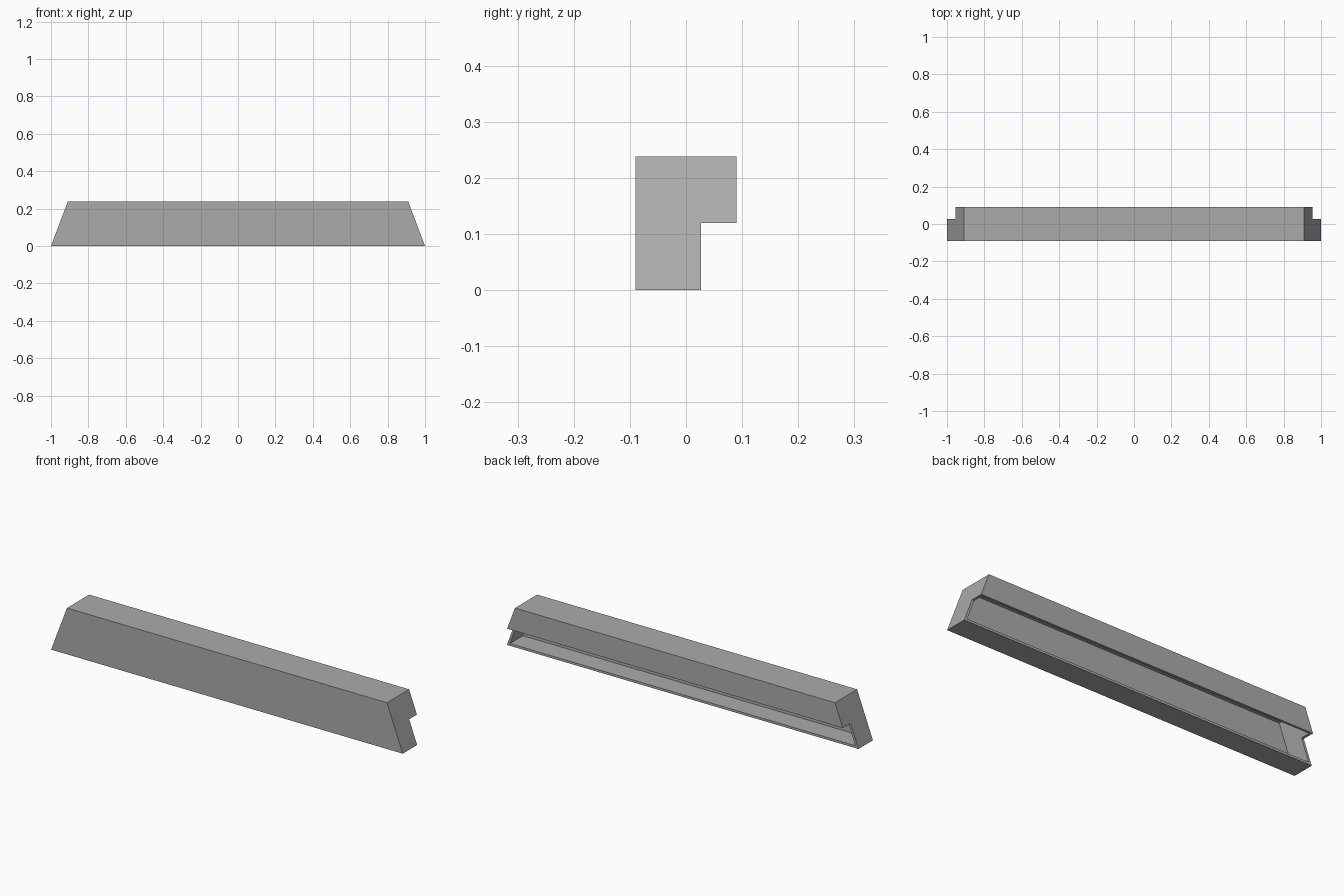
import bpy
import bmesh

cube = bpy.data.objects.get("Cube")
if cube:
    bpy.data.objects.remove(cube, do_unlink=True)

# Overall sizes
HEIGHT, STEP_Z = 0.238, 0.12
FRONT, BACK, STEP_Y = -0.09, 0.09, 0.027
BOTTOM_HALF, TOP_HALF = 1.0, 0.91
WALL = 0.012
SLOPE = (BOTTOM_HALF - TOP_HALF) / HEIGHT

grey = bpy.data.materials.new("plain grey")
grey.use_nodes = True
colour = (0.41, 0.41, 0.41, 1)
grey.diffuse_color = colour
grey.node_tree.nodes["Principled BSDF"].inputs["Base Color"].default_value = colour

bm = bmesh.new()


def ring(side, t):
    """Stepped end section, inset by the wall thickness t."""
    section = [(FRONT + t, t), (FRONT + t, HEIGHT - t), (BACK - t, HEIGHT - t),
               (BACK - t, STEP_Z), (STEP_Y, STEP_Z), (STEP_Y, t)]
    return [bm.verts.new((side * (BOTTOM_HALF - SLOPE * z - t * 1.07), y, z))
            for y, z in section]


outer = [ring(side, 0) for side in (-1, 1)]
inner = [ring(side, WALL) for side in (-1, 1)]

# Outer and inner skins: front, top, back lip, bottom and sloped ends
for left, right in (outer, inner):
    for a, b in ((0, 1), (1, 2), (2, 3), (5, 0)):
        bm.faces.new((left[a], left[b], right[b], right[a]))
    bm.faces.new(left)
    bm.faces.new(right)

# Rim around the open step: along the ends, then along the two long lips
for out, inn in zip(outer, inner):
    for a, b in ((3, 4), (4, 5)):
        bm.faces.new((out[a], out[b], inn[b], inn[a]))
for i in (3, 5):
    bm.faces.new((outer[0][i], outer[1][i], inner[1][i], inner[0][i]))

bmesh.ops.recalc_face_normals(bm, faces=bm.faces[:])
mesh = bpy.data.meshes.new("hollow_stepped_bar")
bm.to_mesh(mesh)
bm.free()
mesh.materials.append(grey)
bar = bpy.data.objects.new("hollow_stepped_bar", mesh)
bpy.context.collection.objects.link(bar)
